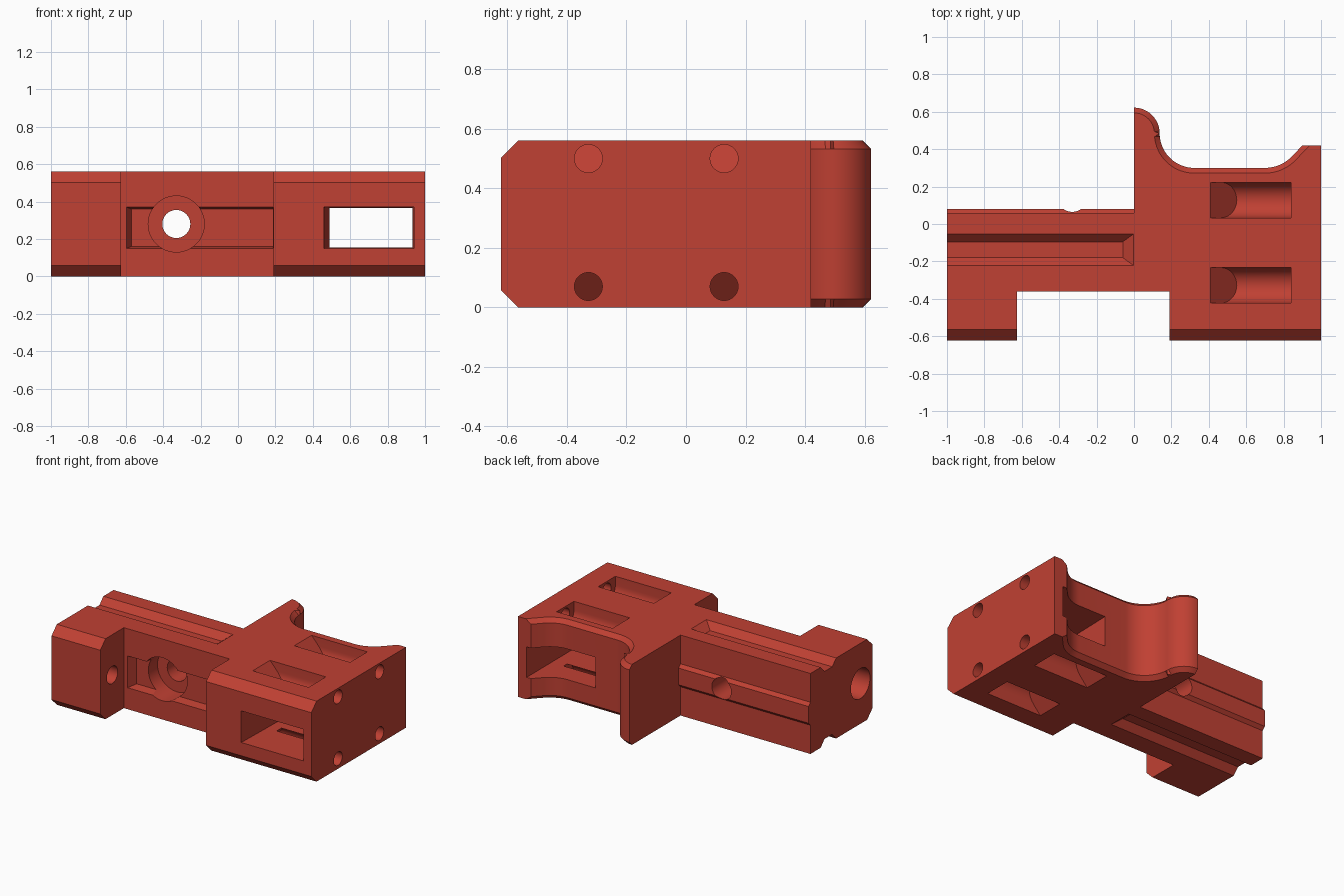
import bpy, bmesh, math
from mathutils import Vector

if "Cube" in bpy.data.objects:
    bpy.data.objects.remove(bpy.data.objects["Cube"])

H = 0.56       # body height
MID = 0.28     # bore height

red = bpy.data.materials.new("brick red")
red.diffuse_color = (0.53, 0.052, 0.033, 1)
red.use_nodes = True
red.node_tree.nodes["Principled BSDF"].inputs["Base Color"].default_value = red.diffuse_color


def make(name, bm):
    bmesh.ops.recalc_face_normals(bm, faces=bm.faces)
    me = bpy.data.meshes.new(name)
    bm.to_mesh(me)
    bm.free()
    me.materials.append(red)
    ob = bpy.data.objects.new(name, me)
    bpy.context.collection.objects.link(ob)
    return ob


def loft(name, a, b):
    """Solid between two matching point loops."""
    bm = bmesh.new()
    va = [bm.verts.new(p) for p in a]
    vb = [bm.verts.new(p) for p in b]
    bm.faces.new(va)
    bm.faces.new(vb[::-1])
    n = len(va)
    for i in range(n):
        bm.faces.new((va[i], vb[i], vb[(i + 1) % n], va[(i + 1) % n]))
    return make(name, bm)


def rod(name, axis, c, r, start, end, n=48):
    """Cylinder along x or y; c holds the two other coordinates."""
    def ring(t):
        pts = []
        for i in range(n):
            a = 2 * math.pi * i / n
            u, z = c[0] + r * math.cos(a), c[1] + r * math.sin(a)
            pts.append((t, u, z) if axis == "x" else (u, t, z))
        return pts
    return loft(name, ring(start), ring(end))


def rect_z(x0, x1, y0, y1, z):
    return [(x0, y0, z), (x1, y0, z), (x1, y1, z), (x0, y1, z)]


def rect_y(x0, x1, z0, z1, y):
    return [(x0, y, z0), (x1, y, z0), (x1, y, z1), (x0, y, z1)]


def arc(cx, cy, r, a0, a1, n):
    return [(cx + r * math.cos(math.radians(a0 + (a1 - a0) * i / n)),
             cy + r * math.sin(math.radians(a0 + (a1 - a0) * i / n)))
            for i in range(n + 1)]


# Main body: plan outline with a curved back, extruded upward
outline = [(-1, -.622), (-.625, -.622), (-.625, -.362), (.19, -.362),
           (.19, -.622), (1, -.622), (1, .42), (.9, .42)]
outline += arc(.7, .5, .2, 315, 270, 10)
outline += arc(.322, .485, .185, 270, 180, 18)
outline += arc(0, .485, .137, 0, 90, 18)
outline += [(0, .06), (-1, .06)]
body = loft("clamp_body", [(x, y, 0) for x, y in outline],
            [(x, y, H) for x, y in outline])

# Bevel top and bottom rims: front blocks, recess and curved back
bm = bmesh.new()
bm.from_mesh(body.data)


def rim(test):
    out = []
    for e in bm.edges:
        p, q = e.verts[0].co, e.verts[1].co
        if abs(p.z - q.z) < 1e-4 and min(p.z, H - p.z) < 1e-4 and test(p, q):
            out.append(e)
    return out


for width, test in (
        (.058, lambda p, q: p.y < -.6 and q.y < -.6),
        (.028, lambda p, q: min(p.y, q.y) > .29 and max(p.x, q.x) < .95
         and abs(p.x - q.x) > 1e-5),
        (.012, lambda p, q: abs(p.y + .362) < 1e-3 and abs(q.y + .362) < 1e-3)):
    bmesh.ops.bevel(bm, geom=rim(test), offset=width, segments=1,
                    affect='EDGES', profile=.5, clamp_overlap=False)
bmesh.ops.recalc_face_normals(bm, faces=bm.faces)
bm.to_mesh(body.data)
bm.free()


def boolean(tool, op='DIFFERENCE'):
    tool.hide_render = True
    bpy.context.view_layer.objects.active = body
    mod = body.modifiers.new(tool.name, 'BOOLEAN')
    mod.operation, mod.solver, mod.object = op, 'EXACT', tool
    bpy.ops.object.modifier_apply(modifier=mod.name)
    bpy.data.objects.remove(tool)


# Ridge along the back of the arm
prof = [(.03, MID - .08), (.06, MID - .08), (.081, MID - .058),
        (.081, MID + .058), (.06, MID + .08), (.03, MID + .08)]
boolean(loft("arm_ridge", [(-1, y, z) for y, z in prof],
             [(.03, y, z) for y, z in prof]), 'UNION')

# Tapered grooves above and below the arm
for z, s in ((H, 1), (0, -1)):
    boolean(loft("arm_groove", rect_z(-1.2, .005, -.227, -.048, z + s * .005),
                 rect_z(-1.2, -.06, -.18, -.095, z - s * .045)))

# Front slot, counterbore and through bore in the recess
boolean(loft("front_slot", rect_y(-.6, .188, .148, .372, -.37),
             rect_y(-.57, .188, .16, .36, -.30)))
boolean(rod("counterbore", "y", (-.33, MID), .15, -.5, -.2))
boolean(rod("through_bore", "y", (-.33, MID), .075, -.5, .3))

# Stepped hole through the left block
boolean(rod("block_hole", "x", (-.49, MID), .06, -1.1, -.55))
boolean(rod("block_counterbore", "x", (-.49, MID), .105, -1.1, -.8))

# Window through the right block
boolean(loft("window", rect_y(.46, .94, .15, .37, -.63),
             rect_y(.5, .93, .155, .365, .7)))

# Round-bottomed pockets with a sloped end, each reached by a side hole
for yc in (-.328, .128):
    for top in (True, False):
        u = [(.095, -.05)] + arc(0, .06, .095, 0, 180, 20) + [(-.095, -.05)]
        near, far = [], []
        for y, d in u:                       # d is depth below the surface
            z = H - d if top else d
            near.append((.84, yc + y, z))
            far.append((.41 + d * .9, yc + y, z))
        boolean(loft("pocket", near, far))
        boolean(rod("side_hole", "x", (yc, .5 if top else .07),
                    .047, .75, 1.1, 32))

# Smooth curved walls, keep hard edges
bpy.ops.object.select_all(action='DESELECT')
body.select_set(True)
bpy.context.view_layer.objects.active = body
bpy.ops.object.shade_smooth_by_angle(angle=math.radians(25))
